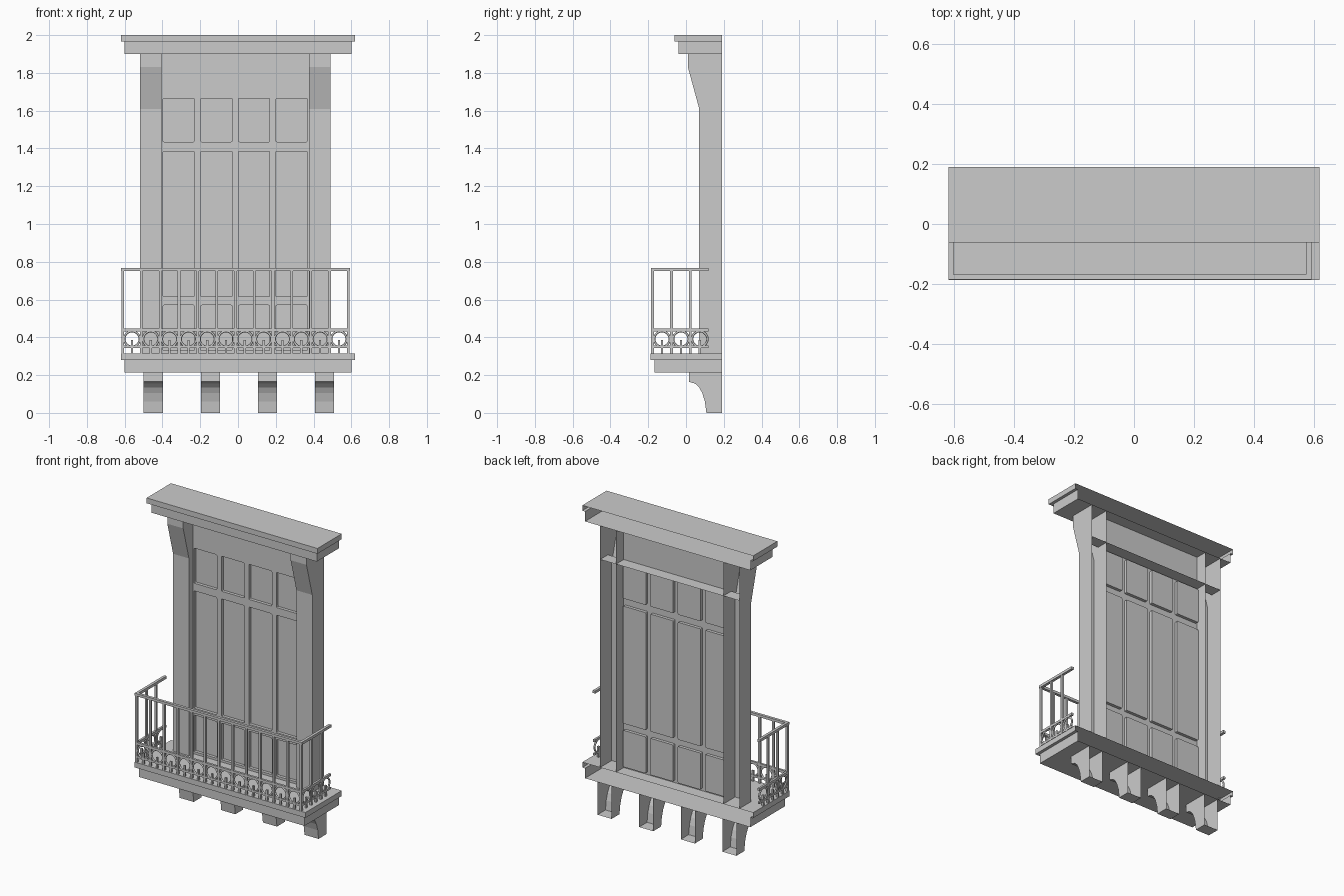
import bpy, bmesh
from mathutils import Matrix, Vector

if "Cube" in bpy.data.objects:
    bpy.data.objects.remove(bpy.data.objects["Cube"])


def finish(name, bm, recalc=True):
    if recalc:
        bmesh.ops.recalc_face_normals(bm, faces=bm.faces[:])
    me = bpy.data.meshes.new(name)
    bm.to_mesh(me)
    bm.free()
    ob = bpy.data.objects.new(name, me)
    bpy.context.collection.objects.link(ob)
    return ob


def stepped_slab(name, steps):
    """Open-backed slab from (half width, front y, z) steps, capped top and bottom."""
    bm = bmesh.new()
    rows = [[bm.verts.new(p) for p in ((-w, BACK, z), (-w, y, z), (w, y, z), (w, BACK, z))]
            for w, y, z in steps]
    for a, b in zip(rows, rows[1:]):
        for i in range(3):
            bm.faces.new((a[i], a[i + 1], b[i + 1], b[i]))
    bm.faces.new(rows[0])
    bm.faces.new(rows[-1])
    return finish(name, bm)


def profile_part(name, pts, closing, x0, x1):
    """Side profile (y, z) spanned along x; the edges through the closing points stay open."""
    bm = bmesh.new()
    sides = [[bm.verts.new((x, y, z)) for y, z in pts + closing] for x in (x0, x1)]
    for s in sides:
        bm.faces.new(s)
    a, b = sides
    for i in range(len(pts) - 1):
        bm.faces.new((a[i], a[i + 1], b[i + 1], b[i]))
    return finish(name, bm)


def add_box(bm, lo, hi):
    lo, hi = Vector(lo), Vector(hi)
    m = Matrix.Translation((lo + hi) / 2) @ Matrix.Diagonal((*(hi - lo), 1))
    bmesh.ops.create_cube(bm, size=1, matrix=m)


def add_ring(bm, centre, side, R=0.041, r=0.006, n=20, k=6):
    """Small torus standing upright, along x or (side) along y."""
    grid = []
    for i in range(n):
        d = Matrix.Rotation(6.283185 * i / n, 3, 'Y')
        row = []
        for j in range(k):
            p = Vector((R, 0, 0)) + Matrix.Rotation(6.283185 * j / k, 3, 'Z') @ Vector((r, 0, 0))
            p = d @ p
            if side:
                p = Vector((p.y, p.x, p.z))
            row.append(bm.verts.new(Vector(centre) + p))
        grid.append(row)
    for i in range(n):
        for j in range(k):
            f = bm.faces.new((grid[i][j], grid[(i + 1) % n][j],
                              grid[(i + 1) % n][(j + 1) % k], grid[i][(j + 1) % k]))
            f.smooth = True


BACK = 0.19
DOOR_Y = 0.11

# Cornice and balcony floor
stepped_slab("cornice", [(0.60, -0.04, 1.90), (0.60, -0.04, 1.965),
                         (0.62, -0.062, 1.965), (0.62, -0.062, 2.0)])
stepped_slab("balcony_floor", [(0.60, -0.168, 0.215), (0.60, -0.168, 0.28),
                               (0.62, -0.187, 0.28), (0.62, -0.187, 0.315)])

# Pillars with flared tops
for name, x0, x1 in (("pillar_left", -0.52, -0.405), ("pillar_right", 0.375, 0.49)):
    profile_part(name, [(0.07, 0.315), (0.07, 1.61), (0.01, 1.83), (0.01, 1.90)],
                 [(BACK, 1.90), (BACK, 0.315)], x0, x1)

# Corbels below the floor
for i in range(4):
    x = -0.448 + 0.302 * i
    profile_part("corbel", [(0.015, 0.215), (0.015, 0.165), (0.048, 0.155), (0.07, 0.135),
                            (0.086, 0.105), (0.1, 0.06), (0.108, 0.0), (BACK, 0.0)],
                 [(BACK, 0.215)], x - 0.051, x + 0.051)

# Door front with recessed, slightly rounded panels
xs = [-0.405]
for c in (-0.314, -0.114, 0.085, 0.284):
    xs += [c - 0.083, c + 0.083]
xs.append(0.375)
zs = [0.315, 0.33, 0.57, 0.615, 1.385, 1.435, 1.665, 1.90]
bm = bmesh.new()
grid = [[bm.verts.new((x, DOOR_Y, z)) for z in zs] for x in xs]
panels = []
for i in range(len(xs) - 1):
    for j in range(len(zs) - 1):
        f = bm.faces.new((grid[i][j], grid[i + 1][j], grid[i + 1][j + 1], grid[i][j + 1]))
        if i % 2 and j % 2:
            panels.append(f)
corners = []
for f in panels:
    old = f.verts[:]
    new = [bm.verts.new(v.co + Vector((0, 0.02, 0))) for v in old]
    for k in range(4):
        bm.faces.new((old[k], old[(k + 1) % 4], new[(k + 1) % 4], new[k]))
    bm.faces.new(new)
    corners += list(zip(old, new))
bmesh.ops.delete(bm, geom=panels, context='FACES_ONLY')
edges = [bm.edges.get(c) for c in corners]
bmesh.ops.bevel(bm, geom=edges, offset=0.006, segments=2, profile=0.5, affect='EDGES')
finish("door_panelling", bm)

# Ledge behind the lintel
bm = bmesh.new()
bm.faces.new([bm.verts.new(p) for p in ((-0.52, DOOR_Y, 1.68), (0.49, DOOR_Y, 1.68),
                                        (0.49, BACK, 1.68), (-0.52, BACK, 1.68))])
finish("lintel_ledge", bm)

# Railing: rails, balusters, stems and rings
FRONT, LEFT, RIGHT, END = -0.177, -0.611, 0.584, 0.12
FLOOR = 0.31
rails, bars, rings = bmesh.new(), bmesh.new(), bmesh.new()
for z0, z1, h in ((0.75, 0.767, 0.009), (0.43, 0.446, 0.007), (0.344, 0.357, 0.006)):
    add_box(rails, (LEFT - h, FRONT - h, z0), (RIGHT + h, FRONT + h, z1))
    for x in (LEFT, RIGHT):
        add_box(rails, (x - h, FRONT + h, z0), (x + h, END, z1))


def bar(x, y, top, h=0.007):
    add_box(bars, (x - h, y - h, FLOOR), (x + h, y + h, top))


step = (RIGHT - LEFT) / 12
for i in range(13):
    x = LEFT + i * step
    bar(x, FRONT, 0.755)
    if i < 12:
        bar(x + step / 2, FRONT, 0.385, 0.006)
        add_ring(rings, (x + step / 2, FRONT, 0.391), False)
for x in (LEFT, RIGHT):
    for i in range(3):
        y = FRONT + 0.1 * i
        if i:
            bar(x, y, 0.755)
        bar(x, y + 0.05, 0.385, 0.006)
        add_ring(rings, (x, y + 0.05, 0.391), True)
finish("railing_rails", rails)
finish("railing_balusters", bars)
finish("railing_rings", rings)
